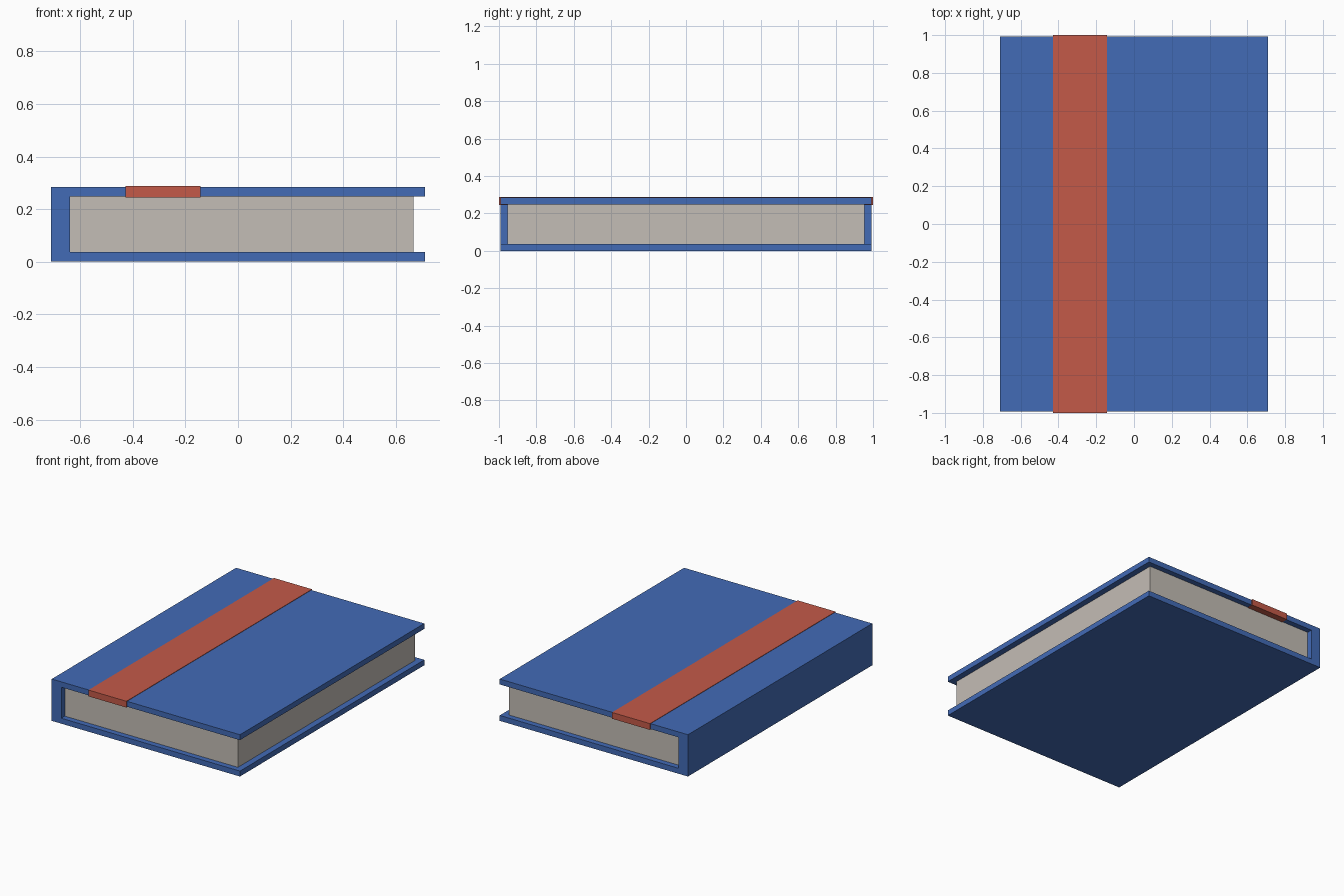
import bpy
import bmesh

cube = bpy.data.objects.get("Cube")
if cube:
    bpy.data.objects.remove(cube, do_unlink=True)


def make_material(name, colour):
    mat = bpy.data.materials.new(name)
    mat.use_nodes = True
    mat.diffuse_color = (*colour, 1)
    mat.node_tree.nodes["Principled BSDF"].inputs["Base Color"].default_value = (*colour, 1)
    return mat


def extrude_profile(name, profile, half_depth, mat):
    """Extrude an x-z outline symmetrically along y."""
    bm = bmesh.new()
    face = bm.faces.new([bm.verts.new((x, -half_depth, z)) for x, z in profile])
    result = bmesh.ops.extrude_face_region(bm, geom=[face])
    moved = [v for v in result["geom"] if isinstance(v, bmesh.types.BMVert)]
    bmesh.ops.translate(bm, verts=moved, vec=(0, 2 * half_depth, 0))
    bmesh.ops.recalc_face_normals(bm, faces=bm.faces)
    mesh = bpy.data.meshes.new(name)
    bm.to_mesh(mesh)
    bm.free()
    mesh.materials.append(mat)
    obj = bpy.data.objects.new(name, mesh)
    bpy.context.collection.objects.link(obj)
    return obj


def rectangle(x0, x1, z0, z1):
    return [(x0, z0), (x1, z0), (x1, z1), (x0, z1)]


blue = make_material("cover blue", (0.055, 0.147, 0.47))
red = make_material("band red", (0.55, 0.102, 0.066))
paper = make_material("paper grey", (0.55, 0.51, 0.465))

# Hard cover: two boards joined by the spine
half_width, height, board, spine_x = 0.71, 0.285, 0.037, -0.638
cover = [(-half_width, 0), (half_width, 0), (half_width, board), (spine_x, board),
         (spine_x, height - board), (half_width, height - board),
         (half_width, height), (-half_width, height)]
extrude_profile("cover", cover, 0.993, blue)

# Page block, set back from the cover edges
extrude_profile("pages", rectangle(spine_x, 0.668, board, height - board), 0.955, paper)

# Band wrapped over the top board
extrude_profile("band", rectangle(-0.428, -0.142, 0.245, 0.288), 1.0, red)
